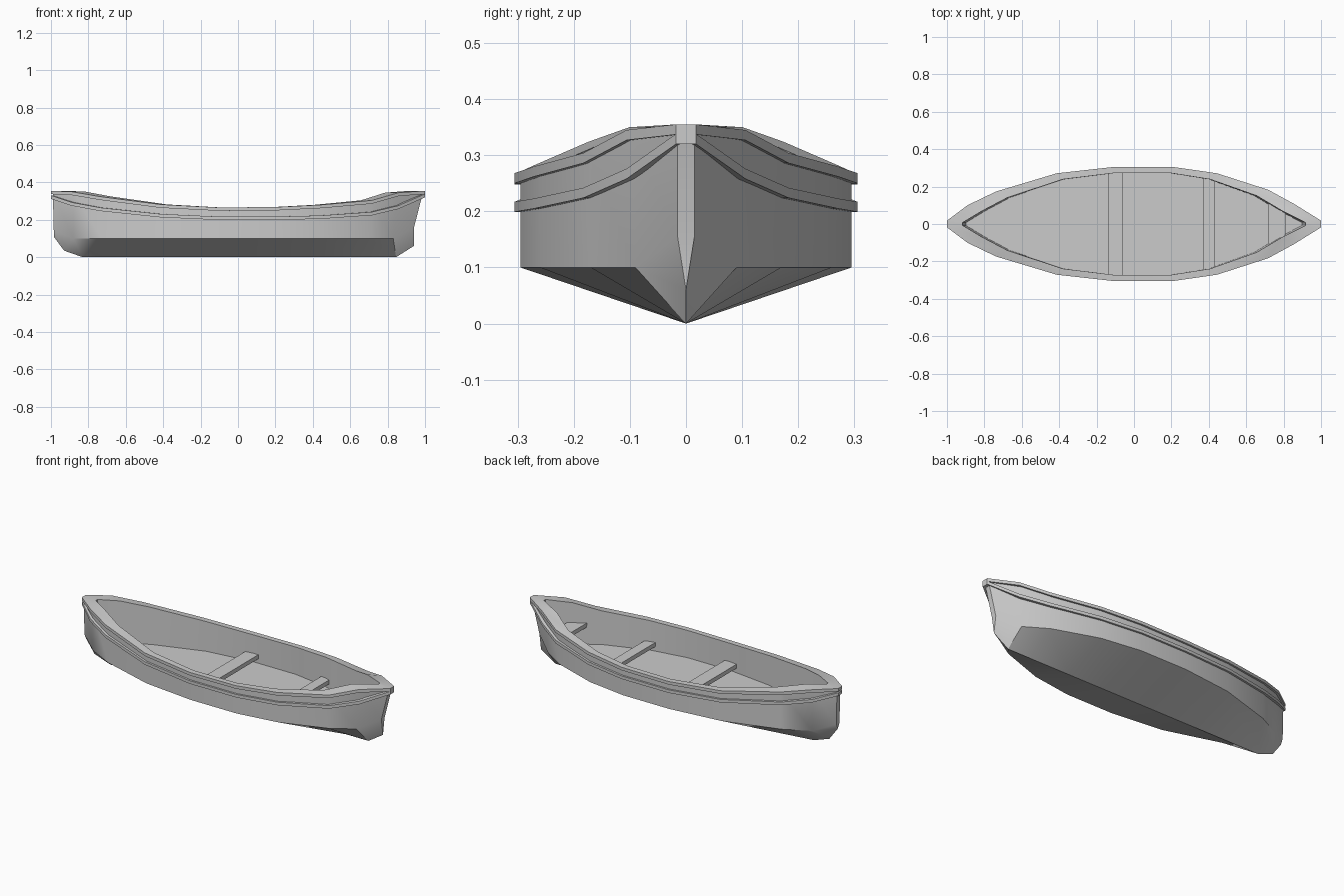
import bpy, bmesh
from mathutils import Vector

if "Cube" in bpy.data.objects:
    bpy.data.objects.remove(bpy.data.objects["Cube"])

# Half-hull stations, stern to bow:
# x, half beam, sheer height, strake height, chine x, chine y, chine z, keel x, keel z
STATIONS = [
    (-.99, .015, .355, .312, -.985, .015, .14, -.985, .11),
    (-.88, .090, .350, .275, -.88, .085, .10, -.93, .035),
    (-.73, .163, .324, .247, -.73, .163, .10, -.83, 0),
    (-.41, .260, .282, .213, -.41, .260, .10, -.41, 0),
    (-.10, .295, .266, .199, -.10, .295, .10, -.10, 0),
    (.20, .295, .268, .199, .20, .295, .10, .20, 0),
    (.44, .260, .280, .205, .44, .260, .10, .44, 0),
    (.71, .172, .304, .224, .70, .170, .10, .70, 0),
    (.85, .095, .345, .258, .83, .090, .10, .845, 0),
    (.99, .015, .355, .320, .94, .015, .155, .94, .06),
]
FLOOR = .108


def finish(bm, name):
    bmesh.ops.remove_doubles(bm, verts=bm.verts, dist=1e-5)
    bmesh.ops.recalc_face_normals(bm, faces=bm.faces)
    me = bpy.data.meshes.new(name)
    bm.to_mesh(me)
    bm.free()
    ob = bpy.data.objects.new(name, me)
    bpy.context.collection.objects.link(ob)
    bpy.ops.object.select_all(action='DESELECT')
    ob.select_set(True)
    bpy.context.view_layer.objects.active = ob
    bpy.ops.object.shade_smooth_by_angle(angle=.5)
    return ob


def loop(fn):
    """Closed loop round the boat: +y side, then the mirrored -y side."""
    half = [Vector(fn(*s)) for s in STATIONS]
    return half + [Vector((p.x, -p.y, p.z)) for p in reversed(half)]


def skin(name, rows, closed=False):
    """Bridge a list of equal loops with quads."""
    bm = bmesh.new()
    grid = [[bm.verts.new(p) for p in r] for r in rows]
    n = len(grid[0])
    pairs = list(zip(grid, grid[1:])) + ([(grid[-1], grid[0])] if closed else [])
    for a, b in pairs:
        for i in range(n):
            j = (i + 1) % n
            bm.faces.new((a[i], a[j], b[j], b[i]))
    return finish(bm, name)


def inner(x, y):
    return x * .925, max(.008, y - .021)


def band(name, zcol, top, bottom, inset):
    """Rectangular moulding running round the hull."""
    def out(dz):
        return loop(lambda *s: (s[0] * 1.01, s[1] + .011 if s[1] > .02 else .018, s[zcol] + dz))

    def inn(dz):
        if inset:
            return loop(lambda *s: (*inner(s[0], s[1]), s[zcol] + dz))
        return loop(lambda *s: (s[0] * .99, s[1] - .005, s[zcol] + dz))
    return skin(name, [out(top), out(bottom), inn(bottom), inn(top)], closed=True)


# Hull shell with inner walls and floor
skin("hull", [
    loop(lambda *s: (s[7], 0, s[8])),
    loop(lambda *s: (s[4], s[5], s[6])),
    loop(lambda *s: (s[0], s[1], s[2] - .006)),
    loop(lambda *s: (*inner(s[0], s[1]), s[2] - .006)),
    loop(lambda *s: (inner(s[0], s[1])[0] * .98, inner(s[0], s[1])[1], FLOOR)),
    loop(lambda *s: (inner(s[0], s[1])[0] * .98, 0, FLOOR)),
])

# Gunwale cap and the rubbing strake below it
band("gunwale", 2, 0, -.018, True)
band("rubbing_strake", 3, .018, 0, False)


def inner_width(x):
    pts = [inner(s[0], s[1]) for s in STATIONS]
    for (x0, y0), (x1, y1) in zip(pts, pts[1:]):
        if x0 <= x <= x1:
            return y0 + (y1 - y0) * (x - x0) / (x1 - x0)
    return .01


# Seats trimmed to the inner walls
def seat(name, x0, x1, z, thick=.024):
    bm = bmesh.new()
    w0, w1 = inner_width(x0) + .004, inner_width(x1) + .004
    f = bm.faces.new([bm.verts.new(p) for p in
                      ((x0, -w0, z), (x1, -w1, z), (x1, w1, z), (x0, w0, z))])
    ext = bmesh.ops.extrude_face_region(bm, geom=[f], use_keep_orig=True)
    bmesh.ops.translate(bm, vec=(0, 0, -thick),
                        verts=[v for v in ext["geom"] if isinstance(v, bmesh.types.BMVert)])
    finish(bm, name)


seat("middle_seat", -.14, -.06, .158)
seat("forward_seat", .37, .43, .158)
seat("bow_seat", .72, .81, .23)
